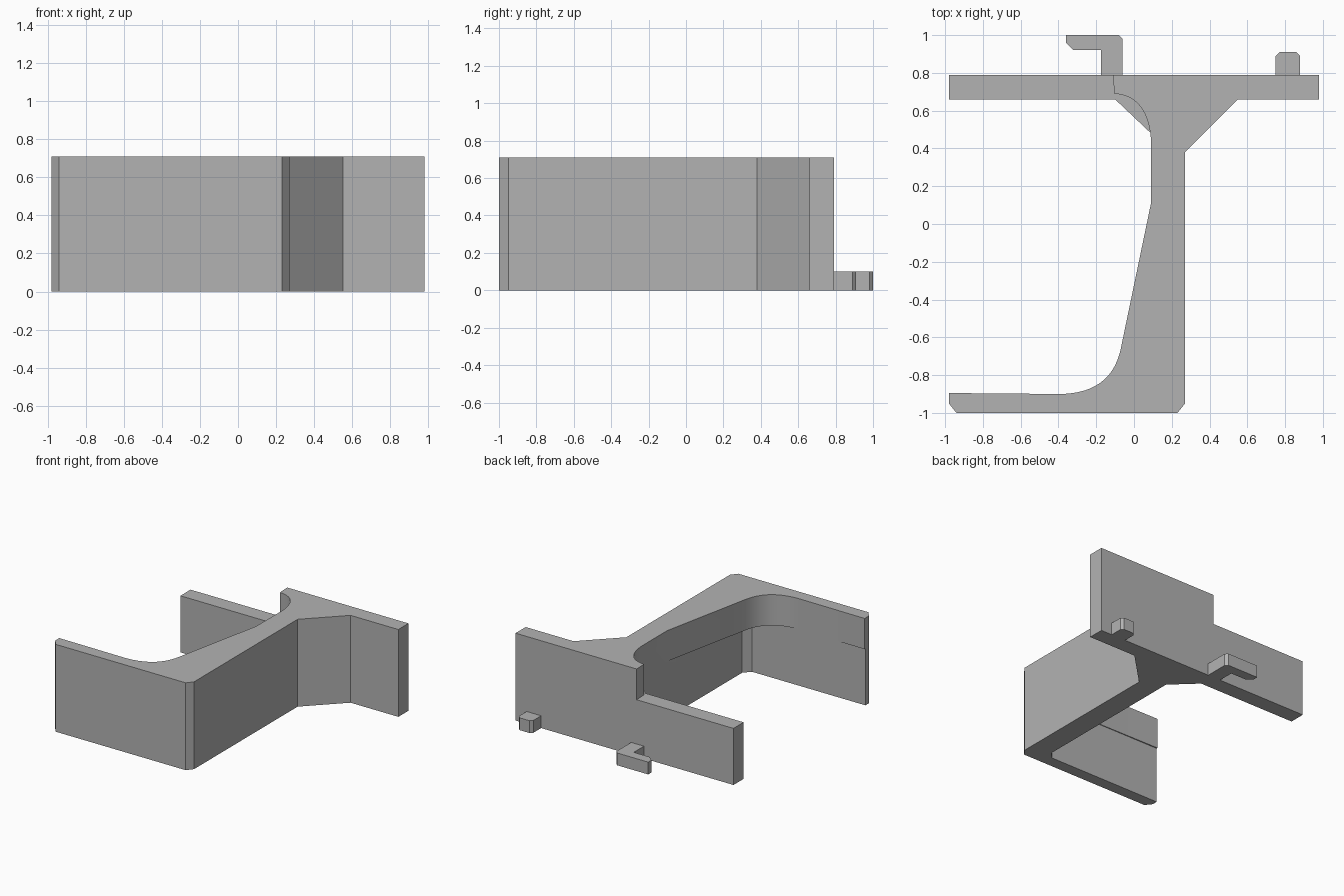
import bpy
import bmesh
from mathutils import Vector

cube = bpy.data.objects.get("Cube")
if cube:
    bpy.data.objects.remove(cube, do_unlink=True)

HEIGHT = 0.71      # full height
LEDGE = 0.46       # where the upper profile takes over
HOOK_TOP = 0.10    # height of the clips on the back

grey = bpy.data.materials.new("plain_grey")
grey.use_nodes = True
colour = (0.45, 0.45, 0.45, 1)
grey.diffuse_color = colour
grey.node_tree.nodes["Principled BSDF"].inputs["Base Color"].default_value = colour


def bend(start, control, end, steps=14):
    """Points along a rounded corner."""
    a, b, c = Vector(start), Vector(control), Vector(end)
    ts = [i / steps for i in range(steps + 1)]
    return [tuple(a * (1 - t) ** 2 + b * 2 * t * (1 - t) + c * t * t) for t in ts]


def extrude(name, outline, low, high):
    """Solid prism standing on a flat outline."""
    bm = bmesh.new()
    base = bm.faces.new([bm.verts.new((x, y, low)) for x, y in outline])
    top = bmesh.ops.extrude_face_region(bm, geom=[base])["geom"]
    verts = [v for v in top if isinstance(v, bmesh.types.BMVert)]
    bmesh.ops.translate(bm, verts=verts, vec=(0, 0, high - low))
    bmesh.ops.recalc_face_normals(bm, faces=bm.faces)
    mesh = bpy.data.meshes.new(name)
    bm.to_mesh(mesh)
    bm.free()
    mesh.materials.append(grey)
    obj = bpy.data.objects.new(name, mesh)
    bpy.context.collection.objects.link(obj)
    return obj


# Outer side shared by both levels: front arm, web, brace and back plate
outer = [(-0.98, -0.95), (-0.94, -1), (0.23, -1), (0.27, -0.95),
         (0.27, 0.38), (0.55, 0.66), (0.98, 0.66), (0.98, 0.79)]

# Lower level: full back plate, straight web, small inner chamfer
lower = outer + [(-0.98, 0.79), (-0.98, 0.66), (-0.10, 0.66), (0.09, 0.48),
                 (0.09, -0.85), (0.04, -0.905), (-0.98, -0.905)]

# Upper level: cut-back plate, rounded top corner, tapered web, big fillet
upper = outer + [(-0.11, 0.79)]
upper += bend((-0.105, 0.69), (0.07, 0.68), (0.09, 0.45))
upper += [(0.09, 0.11)]
upper += bend((-0.07, -0.66), (-0.12, -0.90), (-0.40, -0.90))
upper += [(-0.98, -0.895)]

body = extrude("bracket_body", lower, 0, LEDGE)
cap = extrude("upper_body_helper", upper, LEDGE, HEIGHT)

# Join the two levels into one solid
join = body.modifiers.new("join_levels", "BOOLEAN")
join.operation = "UNION"
join.solver = "EXACT"
join.object = cap
bpy.context.view_layer.objects.active = body
body.select_set(True)
bpy.ops.object.modifier_apply(modifier=join.name)
bpy.data.objects.remove(cap, do_unlink=True)

# Clips on the back of the plate
hook = extrude("back_hook", [(-0.175, 0.79), (-0.06, 0.79), (-0.06, 0.98), (-0.08, 1),
                             (-0.36, 1), (-0.36, 0.96), (-0.32, 0.92), (-0.175, 0.92)],
               0, HOOK_TOP)
peg = extrude("back_peg", [(0.75, 0.79), (0.88, 0.79), (0.88, 0.89), (0.86, 0.91),
                           (0.77, 0.91), (0.75, 0.89)], 0, HOOK_TOP)

# Smooth the rounded corners, keep the edges sharp
bpy.ops.object.select_all(action="DESELECT")
body.select_set(True)
bpy.context.view_layer.objects.active = body
bpy.ops.object.shade_smooth_by_angle(angle=0.4)
